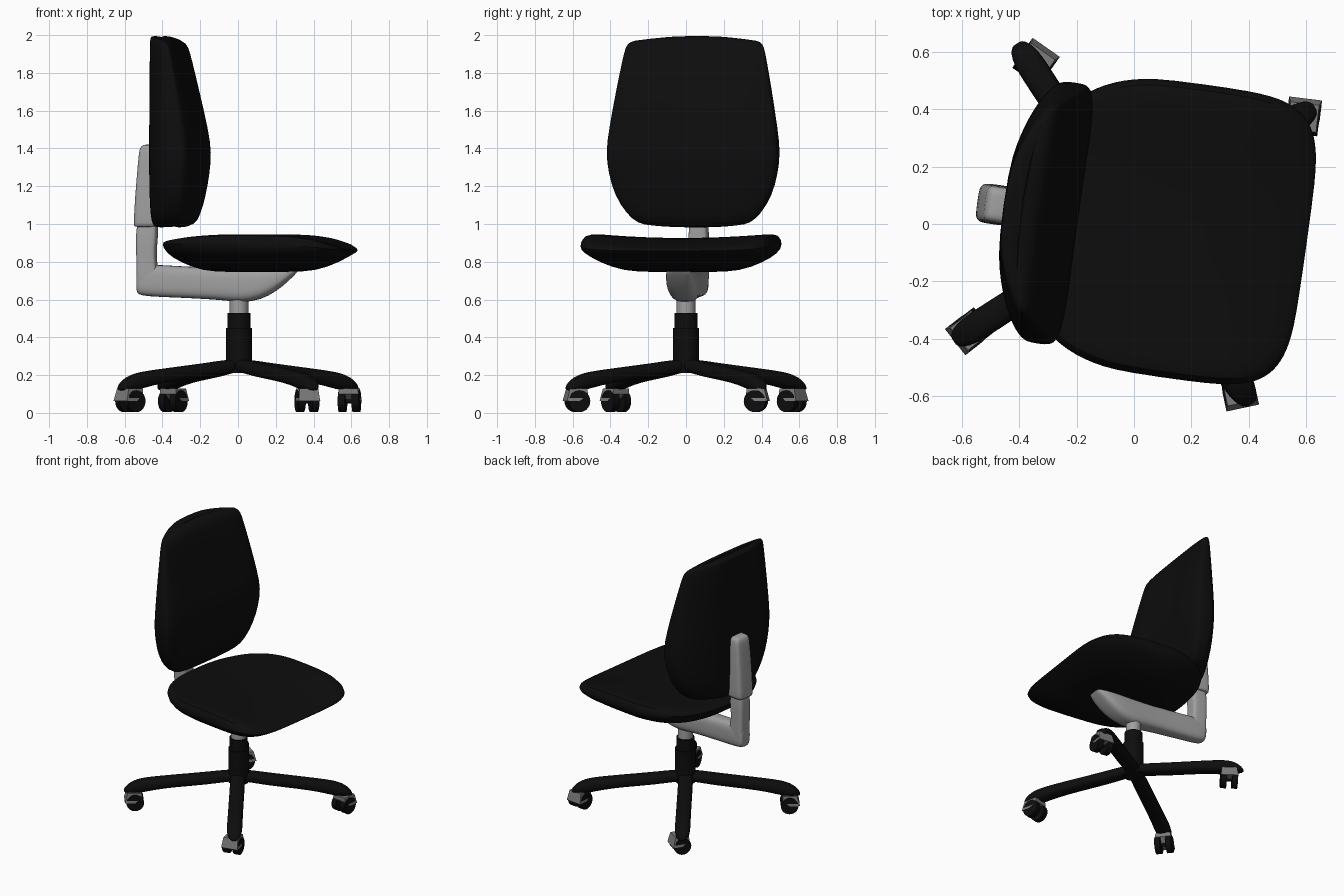
import bpy, bmesh, math
from mathutils import Vector

if "Cube" in bpy.data.objects:
    bpy.data.objects.remove(bpy.data.objects["Cube"], do_unlink=True)

TURN = math.radians(-8)  # swivel of the seat on its column


def material(name, value):
    m = bpy.data.materials.new(name)
    m.use_nodes = True
    col = (value, value, value, 1)
    m.diffuse_color = col
    m.node_tree.nodes["Principled BSDF"].inputs["Base Color"].default_value = col
    return m


black = material("black", 0.004)
light_grey = material("light grey", 0.35)
mid_grey = material("mid grey", 0.2)


def finish(name, bm, mat, subdivide=0, angle=40):
    bmesh.ops.recalc_face_normals(bm, faces=bm.faces)
    me = bpy.data.meshes.new(name)
    bm.to_mesh(me)
    bm.free()
    me.materials.append(mat)
    ob = bpy.data.objects.new(name, me)
    bpy.context.scene.collection.objects.link(ob)
    if subdivide:
        mod = ob.modifiers.new("smooth", "SUBSURF")
        mod.levels = mod.render_levels = subdivide
    bpy.ops.object.select_all(action="DESELECT")
    ob.select_set(True)
    bpy.context.view_layer.objects.active = ob
    bpy.ops.object.shade_smooth_by_angle(angle=math.radians(angle))
    return ob


def superellipse(count, power, back_power=None):
    """Unit rounded-rectangle outline."""
    pts = []
    for i in range(count):
        t = math.tau * (i + 0.5) / count
        c, s = math.cos(t), math.sin(t)
        e = 2 / (back_power if back_power and c < 0 else power)
        pts.append((math.copysign(abs(c) ** e, c), math.copysign(abs(s) ** e, s)))
    return pts


def loft(name, rings, mat, subdivide=1, angle=60):
    """Skin a row of equal-length rings and cap both ends."""
    bm = bmesh.new()
    loops = [[bm.verts.new(p) for p in r] for r in rings]
    n = len(loops[0])
    for a, b in zip(loops, loops[1:]):
        for i in range(n):
            bm.faces.new((a[i], a[(i + 1) % n], b[(i + 1) % n], b[i]))
    for cap in (loops[0], loops[-1]):
        mid = bm.verts.new(sum((v.co for v in cap), Vector()) / n)
        for i in range(n):
            bm.faces.new((cap[i], cap[(i + 1) % n], mid))
    return finish(name, bm, mat, subdivide, angle)


def cylinder(bm, radius, depth, centre, along_x=False):
    made = bmesh.ops.create_cone(bm, cap_ends=True, segments=28, radius1=radius,
                                 radius2=radius, depth=depth)["verts"]
    for v in made:
        if along_x:
            v.co = Vector((v.co.z, v.co.y, -v.co.x))
        v.co += Vector(centre)


# Seat cushion: raised sides, waterfall front edge
def seat_ring(scale, level):
    ring = []
    for u, v in superellipse(44, 5, 2.5):
        x, y = 0.107 + 0.507 * u * scale, 0.525 * v * scale
        if level == "top":
            z = 0.925 + 0.1 * y * y - 0.06 * (max(0, x - 0.22) / 0.38) ** 2
            z -= 0.02 * max(0, -u * scale) ** 2
        elif level == "rim":
            z = 0.89 - 0.032 * max(0, u) ** 2 + 0.01 * max(0, -u)
        else:
            z = level
        ring.append((x, y, z))
    return ring


seat = loft("seat", [seat_ring(s, z) for s, z in (
    (0.3, 0.746), (0.57, 0.75), (0.8, 0.797), (0.95, 0.845), (1, "rim"),
    (0.955, "top"), (0.85, "top"), (0.6, "top"), (0.3, "top"))], black)

# Backrest: stations of height, half width, rear, front, bow of the edge
rings = []
for z, hw, rear, front, bow in (
        (0.98, 0.24, -0.43, -0.30, 0.01), (0.985, 0.30, -0.455, -0.25, 0.02),
        (1.03, 0.355, -0.465, -0.225, 0.02), (1.15, 0.42, -0.468, -0.20, 0),
        (1.27, 0.452, -0.468, -0.182, 0), (1.38, 0.465, -0.468, -0.172, 0),
        (1.5, 0.45, -0.468, -0.19, 0), (1.7, 0.417, -0.468, -0.237, 0),
        (1.88, 0.385, -0.468, -0.28, -0.01), (1.96, 0.37, -0.468, -0.30, -0.02),
        (1.99, 0.35, -0.466, -0.33, -0.025), (2.0, 0.31, -0.46, -0.38, -0.025)):
    ring = []
    for u, v in superellipse(40, 4):
        lo = rear + 0.10 * u * u
        hi = front - 0.02 + 0.02 * u * u
        x = (lo + hi) / 2 + (hi - lo) / 2 * v
        ring.append((x, hw * u, z + bow * u * u))
    rings.append(ring)
backrest = loft("backrest", rings, black)

# Support arm running under the seat
arm = loft("support_arm", [
    [(x, hw * u, (top + low) / 2 + (top - low) / 2 * v) for u, v in superellipse(20, 3.2)]
    for x, low, top, hw in (
        (-0.54, 0.64, 0.76, 0.04), (-0.53, 0.62, 0.785, 0.05), (-0.42, 0.613, 0.785, 0.055),
        (-0.2, 0.605, 0.77, 0.06), (-0.05, 0.593, 0.77, 0.07), (0.03, 0.583, 0.77, 0.075),
        (0.12, 0.598, 0.77, 0.08), (0.2, 0.64, 0.77, 0.08), (0.27, 0.7, 0.77, 0.07),
        (0.32, 0.75, 0.775, 0.05))], light_grey)


def upright(name, stations):
    return loft(name, [
        [((a + b) / 2 + (b - a) / 2 * u, hw * v, z) for u, v in superellipse(20, 5)]
        for z, a, b, hw in stations], light_grey)


# Back upright and the sleeve that holds the backrest
post = upright("back_upright", (
    (0.64, -0.535, -0.43, 0.045), (0.7, -0.54, -0.42, 0.052), (0.79, -0.54, -0.435, 0.05),
    (0.86, -0.542, -0.44, 0.05), (1.02, -0.545, -0.42, 0.055)))
sleeve = upright("backrest_sleeve", (
    (0.985, -0.55, -0.43, 0.066), (0.99, -0.553, -0.42, 0.07), (1.1, -0.55, -0.42, 0.07),
    (1.36, -0.528, -0.42, 0.066), (1.405, -0.522, -0.42, 0.062), (1.42, -0.505, -0.43, 0.05)))
for ob in (seat, backrest, arm, post, sleeve):
    ob.rotation_euler.z = TURN

# Column
bm = bmesh.new()
cylinder(bm, 0.068, 0.24, (0.005, 0, 0.33))
cylinder(bm, 0.06, 0.1, (0.005, 0, 0.48))
finish("column_cover", bm, black)
bm = bmesh.new()
cylinder(bm, 0.05, 0.16, (0.005, 0, 0.58))
finish("gas_lift", bm, light_grey)

# Four star legs, drooping at the tip
for k in range(4):
    leg = loft("base_leg_%d" % (k + 1), [
        [(r, hw * u, (top + low) / 2 + (top - low) / 2 * v) for u, v in superellipse(16, 2.6)]
        for r, low, top, hw in (
            (-0.03, 0.22, 0.285, 0.04), (0.05, 0.215, 0.285, 0.05), (0.2, 0.188, 0.265, 0.05),
            (0.4, 0.168, 0.243, 0.05), (0.55, 0.145, 0.226, 0.051), (0.63, 0.122, 0.215, 0.052),
            (0.69, 0.118, 0.195, 0.05), (0.73, 0.118, 0.165, 0.038),
            (0.75, 0.12, 0.14, 0.02))], black)
    leg.rotation_euler.z = math.radians(33 + 90 * k)

# Casters: twin wheels with a hood over the outer quarter
hood_profile = ((-0.045, 0.13), (0.05, 0.13), (0.068, 0.062), (0.0, 0.062), (-0.045, 0.1))
for k, (x, y, facing) in enumerate((
        (0.59, 0.37, 83), (-0.345, 0.56, 55), (-0.57, -0.37, 218), (0.365, -0.575, 282))):
    bm = bmesh.new()
    for side in (-1, 1):
        cylinder(bm, 0.058, 0.038, (side * 0.037, 0, 0.062), True)
    cylinder(bm, 0.012, 0.06, (0, 0, 0.062), True)
    wheels = finish("caster_wheels_%d" % (k + 1), bm, black)
    hood = loft("caster_hood_%d" % (k + 1), [
        [(side * (0.058 - 0.12 * (z - 0.062)), u, z) for u, z in hood_profile]
        for side in (-1, 1)], mid_grey, 0, 30)
    for ob in (wheels, hood):
        ob.location = (x, y, 0)
        ob.rotation_euler.z = math.radians(facing - 90)
